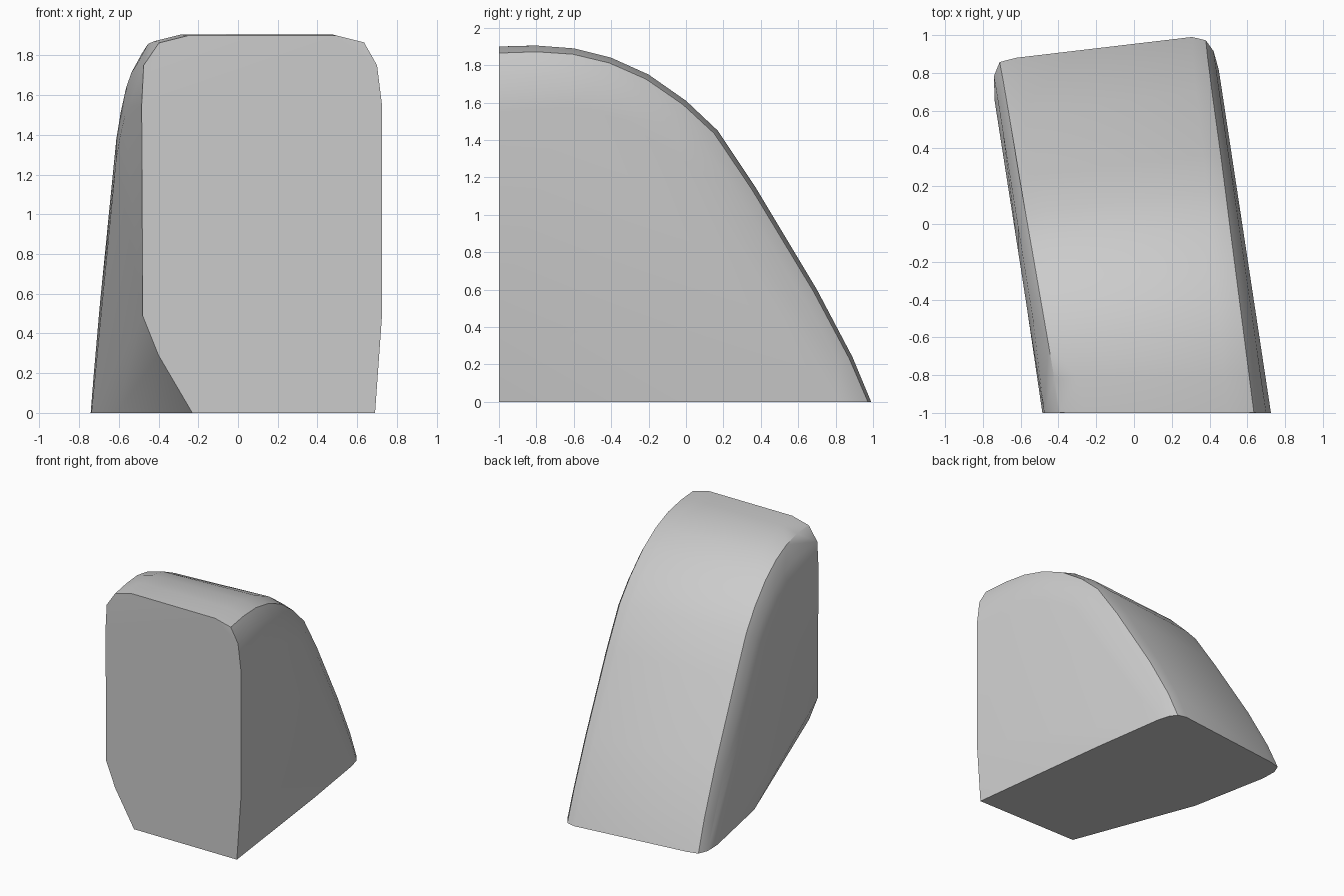
import bpy, bmesh, math

if "Cube" in bpy.data.objects:
    bpy.data.objects.remove(bpy.data.objects["Cube"])

# Back ridge, from the flat crown down to the foot (y, z)
RIDGE = [(-1.0, 1.9), (-0.8, 1.905), (-0.6, 1.89), (-0.4, 1.84), (-0.2, 1.75),
         (0.0, 1.61), (0.17, 1.45), (0.37, 1.15), (0.7, 0.6), (0.89, 0.24), (0.99, 0.0)]
# Rounded edge: distance in from the side, depth below the ridge
ROUND = [(0.23, 0.0), (0.09, 0.035), (0.025, 0.15), (0.0, 0.35)]
# Flat front outline (x, z)
FRONT = [(-0.23, 0), (-0.40, 0.29), (-0.48, 0.49), (-0.485, 1.55), (-0.475, 1.75),
         (-0.40, 1.86), (-0.23, 1.9), (0.49, 1.89), (0.63, 1.86), (0.70, 1.75),
         (0.725, 1.55), (0.725, 0.49), (0.69, 0)]


def side_x(y, left):
    return -0.48 - 0.156 * (y + 1) if left else 0.725 - 0.152 * (y + 1)


points = [(x, -1.0, z) for x, z in FRONT]
# Chipped lower corners of the base
points += [(-0.61, 0.0, 0.0), (0.54, 0.2, 0.0)]

# Rounded cross-sections that follow the ridge
last = len(RIDGE) - 1
for i, (y, z) in enumerate(RIDGE):
    y0, z0 = RIDGE[max(i - 1, 0)]
    y1, z1 = RIDGE[min(i + 1, last)]
    ln = math.hypot(y1 - y0, z1 - z0)
    ny, nz = (z0 - z1) / ln, (y1 - y0) / ln
    if i == last:
        ny, nz = 1.0, 0.0
    t = i / last
    for left in (True, False):
        size = 1 - (0.35 if left else 0.5) * t
        for inset, depth in ROUND:
            py = y - ny * depth * size
            pz = z - nz * depth * size
            if left:
                py -= 0.11 * min(1, t * 1.5)
            x = side_x(py, left) + inset * size * (1 if left else -1)
            if py >= -1 and pz >= 0:
                points.append((x, py, pz))

# Solid stone block
bm = bmesh.new()
for p in points:
    bm.verts.new(p)
res = bmesh.ops.convex_hull(bm, input=bm.verts[:])
loose = [v for v in bm.verts if not v.link_faces]
bmesh.ops.delete(bm, geom=loose, context='VERTS')
bmesh.ops.dissolve_limit(bm, angle_limit=math.radians(1), verts=bm.verts[:], edges=bm.edges[:])
bmesh.ops.recalc_face_normals(bm, faces=bm.faces[:])
mesh = bpy.data.meshes.new("stone_block")
bm.to_mesh(mesh)
bm.free()
block = bpy.data.objects.new("stone_block", mesh)
bpy.context.collection.objects.link(block)

grey = bpy.data.materials.new("light_grey")
grey.diffuse_color = (0.6, 0.6, 0.6, 1)
grey.use_nodes = True
grey.node_tree.nodes["Principled BSDF"].inputs["Base Color"].default_value = grey.diffuse_color
mesh.materials.append(grey)

bpy.context.view_layer.objects.active = block
block.select_set(True)
bpy.ops.object.shade_smooth_by_angle(angle=math.radians(30))
